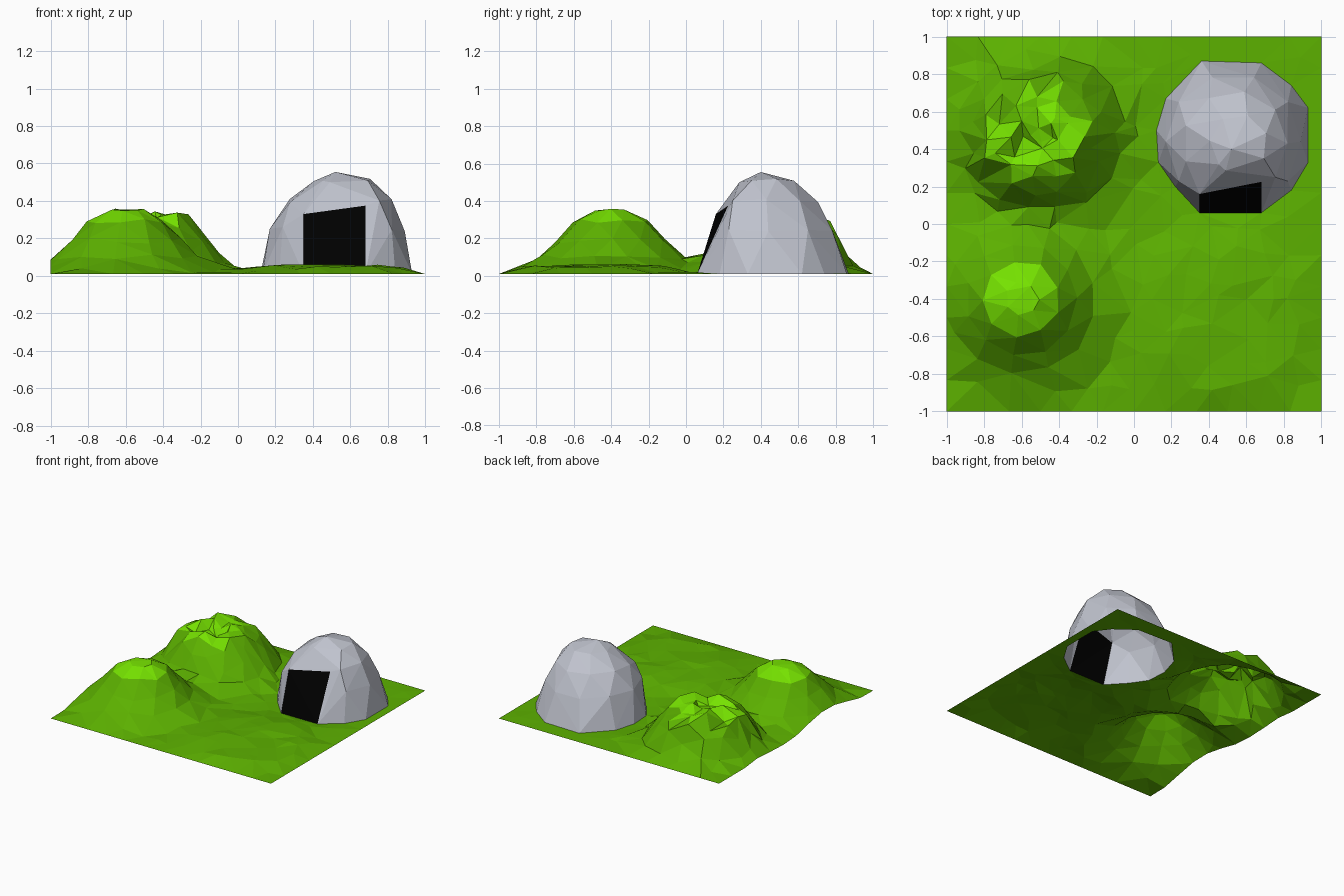
import bpy, bmesh, math, random
from mathutils import Vector
from mathutils.geometry import delaunay_2d_cdt

random.seed(7)
if "Cube" in bpy.data.objects:
    bpy.data.objects.remove(bpy.data.objects["Cube"], do_unlink=True)


def material(name, rgb):
    m = bpy.data.materials.new(name)
    m.use_nodes = True
    m.diffuse_color = (*rgb, 1)
    m.node_tree.nodes["Principled BSDF"].inputs["Base Color"].default_value = (*rgb, 1)
    return m


def finish(bm, name, mats):
    mesh = bpy.data.meshes.new(name)
    bm.to_mesh(mesh)
    bm.free()
    for m in mats:
        mesh.materials.append(m)
    ob = bpy.data.objects.new(name, mesh)
    bpy.context.collection.objects.link(ob)
    return ob


grass = material("grass green", (0.108, 0.44, 0.0))
bright = material("bright hilltop green", (0.18, 0.76, 0.0))
stone = material("stone grey", (0.53, 0.55, 0.62))
dark = material("doorway black", (0.0, 0.0, 0.0))

HILL, CRAG, DOME = Vector((-0.6, -0.4)), Vector((-0.51, 0.47)), Vector((0.53, 0.47))
FLOOR = 0.01
HILL_SLOPE = [(0, .335), (.1, .33), (.2, .275), (.3, .17), (.4, .08), (.5, .03), (.6, 0)]
CRAG_SLOPE = [(0, .29), (.2, .305), (.3, .24), (.38, .13), (.44, .05), (.52, 0)]

# Footprint of the dome, also the hole in the ground
footprint = [Vector(p) for p in (
    (.35, .06), (.68, .06), (.84, .18), (.93, .33), (.93, .62), (.84, .74),
    (.68, .86), (.36, .87), (.17, .67), (.12, .5), (.13, .33), (.22, .2))]


def slope(table, r):
    for (r0, z0), (r1, z1) in zip(table, table[1:]):
        if r <= r1:
            return z0 + (z1 - z0) * (r - r0) / (r1 - r0)
    return 0


def in_footprint(p, grow=0.0):
    q = DOME + (p - DOME) / (1 + grow)
    return all((b - a).cross(q - a) > 0
               for a, b in zip(footprint, footprint[1:] + footprint[:1]))


def height(p):
    edge = min(1, 6 * (1 - max(abs(p.x), abs(p.y))))
    z = max(slope(HILL_SLOPE, (p - HILL).length), slope(CRAG_SLOPE, (p - CRAG).length))
    if (p - CRAG).length < 0.45:
        z += random.uniform(-.05, .04) * edge * min(1, z * 6)
    # Low rolling mound at the front
    mound = max(0, 1 - ((p.x - .45) / .55) ** 2 - ((p.y + .5) / .5) ** 2)
    z += .035 * min(1, 2 * mound) + random.uniform(0, .018) * edge
    if p.x > 0.1 and p.y > 0.05:
        z *= 0.3
    return FLOOR + max(0, z)


# Scatter ground points: hole outline, border, hill rings, crag rings, loose grid
points = list(footprint)
heights = [FLOOR] * len(footprint)


def add(p):
    points.append(p)
    heights.append(height(p))


N = 12
for i in range(N):
    t = -1 + 2 * i / N
    for p in ((t, -1), (1, t), (-t, 1), (-1, -t)):
        add(Vector(p))


def rings(centre, radii, count, wobble):
    for k, r in enumerate(radii):
        n = count + 2 * k
        for i in range(n):
            a = math.tau * (i + .5 * (k % 2)) / n
            p = centre + Vector((math.cos(a), math.sin(a))) * r
            p += Vector((random.uniform(-1, 1), random.uniform(-1, 1))) * wobble
            if max(abs(p.x), abs(p.y)) < 0.96:
                add(p)


rings(HILL, (.09, .2, .3, .4), 7, .01)
rings(CRAG, (.06, .14, .22, .3, .38, .45), 7, .03)
for i in range(1, 14):
    for j in range(1, 14):
        p = Vector((-1 + i / 7, -1 + j / 7))
        p += Vector((random.uniform(-.05, .05), random.uniform(-.05, .05)))
        if ((p - HILL).length > .46 and (p - CRAG).length > .5
                and not in_footprint(p, .12)):
            add(p)

# Ground sheet
n = len(footprint)
verts, _, faces, origin, _, _ = delaunay_2d_cdt(
    points, [(i, (i + 1) % n) for i in range(n)], [], 0, 1e-5)
bm = bmesh.new()
bv = [bm.verts.new((v.x, v.y, heights[o[0]] if o else FLOOR))
      for v, o in zip(verts, origin)]
for f in faces:
    if not in_footprint(sum((verts[i] for i in f), Vector((0, 0))) / 3):
        face = bm.faces.new([bv[i] for i in f])
        # bright grass on the hilltops
        face.material_index = int(min(v.co.z for v in face.verts) > .255)
bmesh.ops.recalc_face_normals(bm, faces=bm.faces)
if sum(f.normal.z for f in bm.faces) < 0:
    bmesh.ops.reverse_faces(bm, faces=bm.faces)
finish(bm, "grassy_ground", [grass, bright])

# Stone dome: hull of faceted rings plus the doorway corners
bm = bmesh.new()
for p in footprint:
    bm.verts.new((p.x, p.y, FLOOR))
for p in ((.35, .16, .33), (.68, .225, .375), (.49, .285, .5)):
    bm.verts.new(p)
for cx, cy, r, z, count, turn in ((.53, .44, .36, .25, 10, 0),
                                  (.54, .43, .28, .4, 9, 0),
                                  (.56, .43, .155, .515, 7, .4)):
    for i in range(count):
        a = math.tau * (i + turn) / count
        x, y = cx + r * math.cos(a), cy + r * math.sin(a)
        # keep the doorway side clear
        if not (y < .31 and .3 < x < .72):
            bm.verts.new((x, y, z + random.uniform(-.012, .012)))
bm.verts.new((.52, .4, .555))
bmesh.ops.convex_hull(bm, input=bm.verts)
bmesh.ops.recalc_face_normals(bm, faces=bm.faces)
bmesh.ops.delete(bm, geom=[f for f in bm.faces if f.normal.z < -.9], context='FACES_ONLY')
for f in bm.faces:
    # doorway: front faces wholly between the door jambs
    if f.normal.y < -.5 and all(.34 < v.co.x < .69 and v.co.y < .29 for v in f.verts):
        f.material_index = 1
finish(bm, "stone_dome", [stone, dark])
